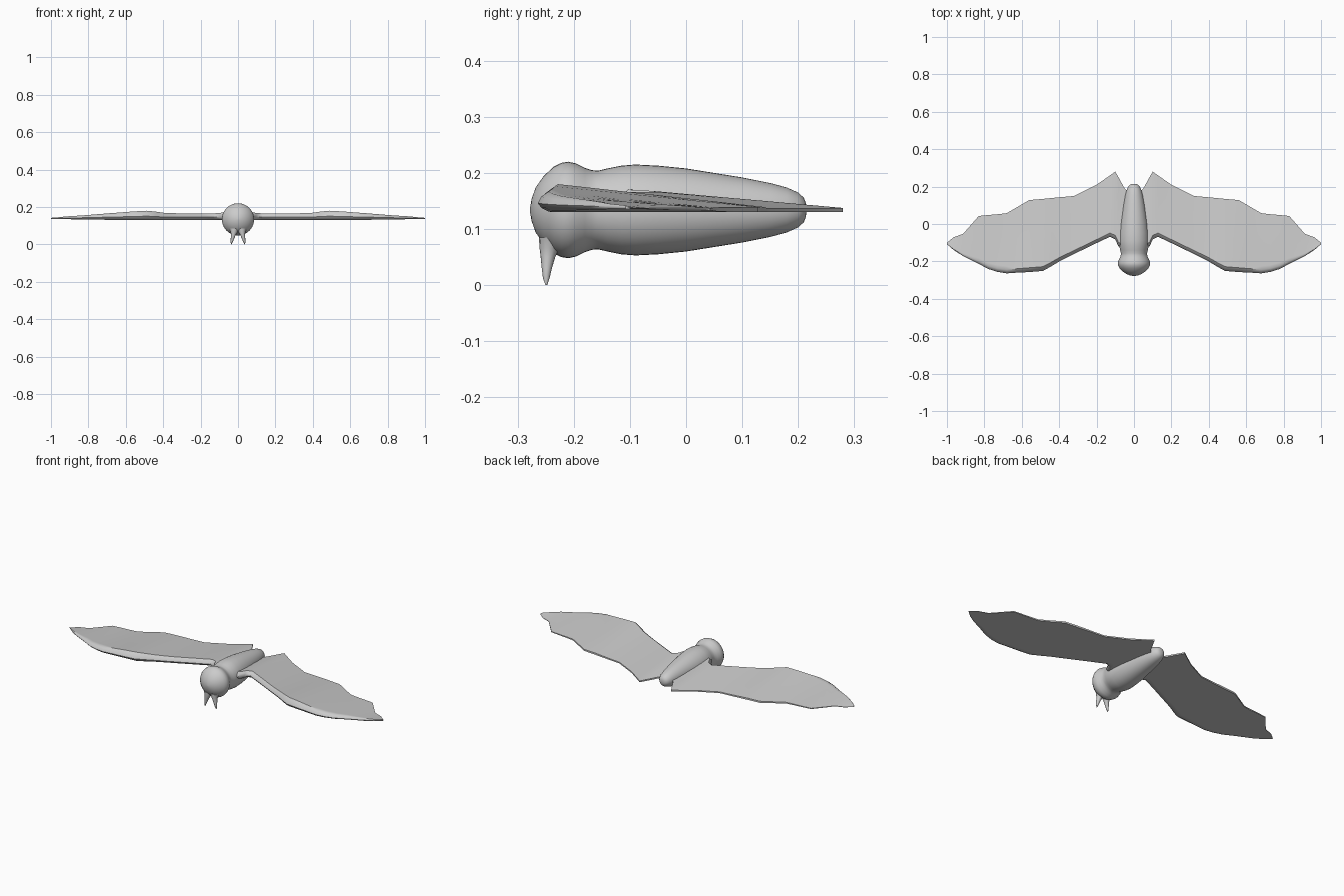
import bpy, bmesh, math
from mathutils import Vector

if "Cube" in bpy.data.objects:
    bpy.data.objects.remove(bpy.data.objects["Cube"])

grey = bpy.data.materials.new("soft grey")
grey.diffuse_color = (0.6, 0.6, 0.6, 1)
grey.use_nodes = True
grey.node_tree.nodes["Principled BSDF"].inputs["Base Color"].default_value = grey.diffuse_color


def finish(name, bm, angle=40):
    bmesh.ops.remove_doubles(bm, verts=bm.verts, dist=1e-5)
    bmesh.ops.recalc_face_normals(bm, faces=bm.faces)
    mesh = bpy.data.meshes.new(name)
    bm.to_mesh(mesh)
    bm.free()
    mesh.materials.append(grey)
    ob = bpy.data.objects.new(name, mesh)
    bpy.context.collection.objects.link(ob)
    bpy.ops.object.select_all(action='DESELECT')
    ob.select_set(True)
    bpy.context.view_layer.objects.active = ob
    bpy.ops.object.shade_smooth_by_angle(angle=math.radians(angle))
    return ob


def skin(bm, rings):
    """Join closed rings of points into a capped tube."""
    rows = [[bm.verts.new(p) for p in r] for r in rings]
    n = len(rows[0])
    for a, b in zip(rows, rows[1:]):
        for i in range(n):
            j = (i + 1) % n
            bm.faces.new((a[i], a[j], b[j], b[i]))
    bm.faces.new(rows[0])
    bm.faces.new(rows[-1])


# Head and body: one profile (y, radius) turned around the long axis
profile = [(-0.278, 0.004), (-0.275, 0.02), (-0.268, 0.04), (-0.254, 0.06),
           (-0.236, 0.077), (-0.222, 0.084), (-0.21, 0.086), (-0.196, 0.083),
           (-0.18, 0.075), (-0.168, 0.071), (-0.157, 0.07), (-0.14, 0.074),
           (-0.115, 0.079), (-0.09, 0.081), (-0.05, 0.079), (0.0, 0.074),
           (0.05, 0.066), (0.1, 0.058), (0.15, 0.048), (0.18, 0.04),
           (0.2, 0.031), (0.21, 0.022), (0.214, 0.012), (0.215, 0.003)]
bm = bmesh.new()
skin(bm, [[(r * math.cos(a), y, 0.134 + r * math.sin(a))
           for a in (math.tau * i / 40 for i in range(40))] for y, r in profile])
finish("body", bm, 60)

# Wings: span stations (x, leading y, trailing y, top z of leading edge)
stations = [(0.02, -0.13, 0.16, 0.172), (0.05, -0.13, 0.19, 0.172),
            (0.083, -0.12, 0.25, 0.17), (0.1, -0.083, 0.28, 0.168),
            (0.128, -0.068, 0.26, 0.166), (0.2, -0.102, 0.21, 0.166),
            (0.32, -0.16, 0.15, 0.166), (0.396, -0.198, 0.143, 0.169),
            (0.44, -0.225, 0.139, 0.175), (0.487, -0.251, 0.134, 0.18),
            (0.56, -0.257, 0.128, 0.176), (0.625, -0.26, 0.09, 0.171),
            (0.68, -0.264, 0.058, 0.167), (0.73, -0.256, 0.052, 0.163),
            (0.78, -0.24, 0.048, 0.159), (0.83, -0.213, 0.043, 0.155),
            (0.914, -0.171, -0.053, 0.15), (0.963, -0.14, -0.07, 0.145),
            (1.0, -0.108, -0.1, 0.142)]
chord = [0, 0.02, 0.06, 0.12, 0.25, 0.45, 0.7, 1]


def wing_ring(x, lead, trail, top):
    low = 0.13 + 0.006 * max(0, x - 0.6) / 0.4
    thick = top - low
    upper, lower = [], []
    for v in chord:
        y = lead + (trail - lead) * v
        nose = math.sqrt(min(1, v / 0.06))         # rounded leading edge
        fade = 1 - 0.8 * max(0, v - 0.06) / 0.94   # thin trailing edge
        mid = low + thick * 0.42
        zu = mid + (low + thick * fade - mid) * nose
        zl = mid + (low - mid) * nose
        upper.append((x, y, zu))
        lower.append((x, y, zl))
    return upper + lower[:0:-1]


for side, label in ((1, "right"), (-1, "left")):
    bm = bmesh.new()
    skin(bm, [[(side * x, y, z) for x, y, z in wing_ring(*s)] for s in stations])
    finish(label + "_wing", bm, 40)

# Fangs: slightly curved tapering spikes under the head (x, y, z, radius)
fang = [(0.02, -0.235, 0.085, 0.027), (0.021, -0.243, 0.066, 0.018),
        (0.025, -0.246, 0.05, 0.013), (0.03, -0.248, 0.03, 0.009),
        (0.034, -0.249, 0.013, 0.006), (0.036, -0.249, 0.0, 0.0015)]
for side, label in ((1, "right"), (-1, "left")):
    bm = bmesh.new()
    skin(bm, [[(side * (x + r * math.cos(a)), y + r * math.sin(a), z)
               for a in (math.tau * i / 16 for i in range(16))] for x, y, z, r in fang])
    finish(label + "_fang", bm, 60)
